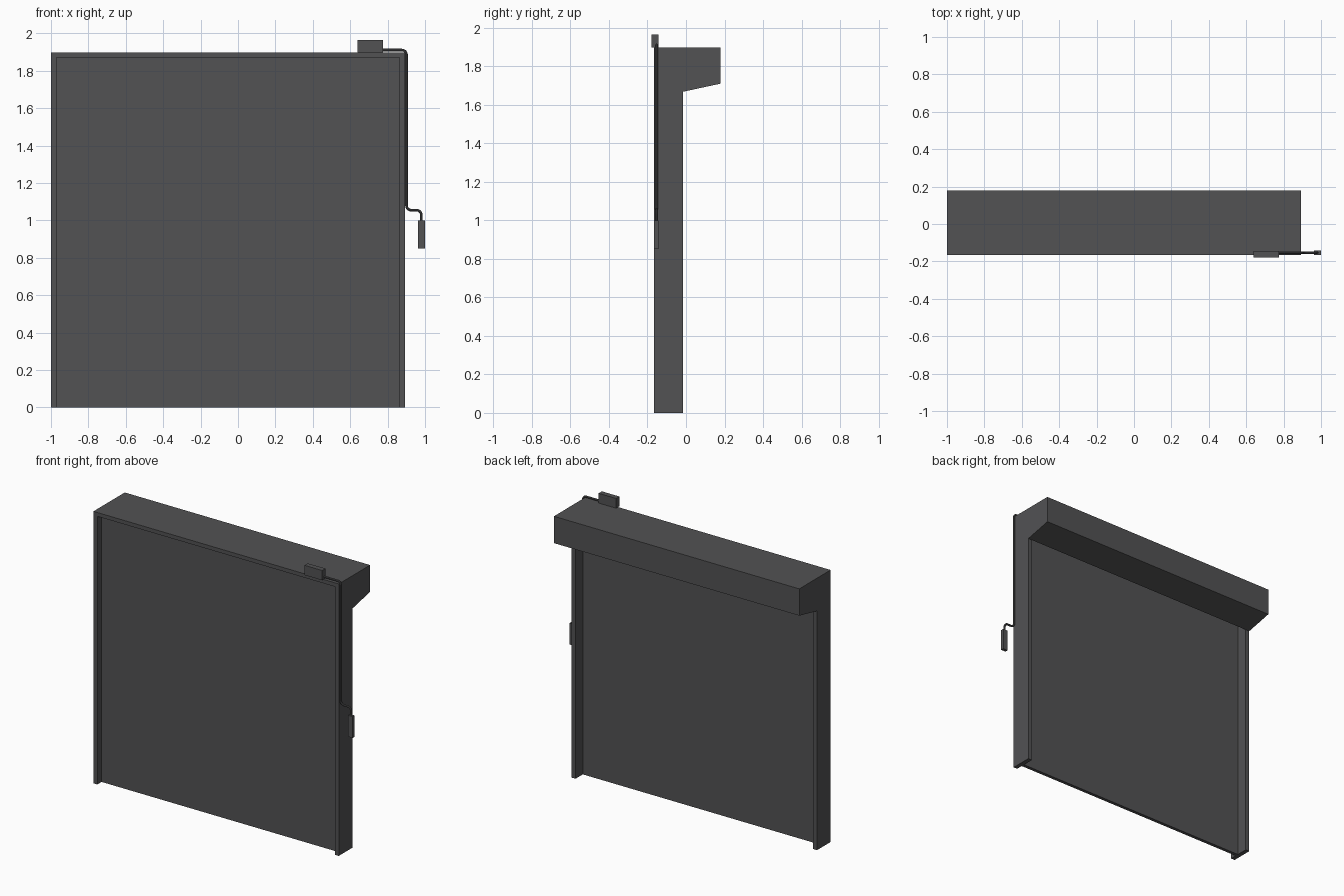
import bpy
import bmesh
import math
from mathutils import Vector

cube = bpy.data.objects.get("Cube")
if cube:
    bpy.data.objects.remove(cube, do_unlink=True)

COLOUR = (0.085, 0.085, 0.088, 1.0)
grey = bpy.data.materials.new("dark_grey")
grey.use_nodes = True
grey.diffuse_color = COLOUR
grey.node_tree.nodes["Principled BSDF"].inputs["Base Color"].default_value = COLOUR


def prism(name, profile, x0, x1):
    """Extrude a (y, z) outline along x."""
    bm = bmesh.new()
    face = bm.faces.new([bm.verts.new((x0, y, z)) for y, z in profile])
    result = bmesh.ops.extrude_face_region(bm, geom=[face])
    moved = [v for v in result["geom"] if isinstance(v, bmesh.types.BMVert)]
    bmesh.ops.translate(bm, verts=moved, vec=(x1 - x0, 0, 0))
    bmesh.ops.recalc_face_normals(bm, faces=bm.faces)
    mesh = bpy.data.meshes.new(name)
    bm.to_mesh(mesh)
    bm.free()
    mesh.materials.append(grey)
    obj = bpy.data.objects.new(name, mesh)
    bpy.context.collection.objects.link(obj)
    return obj


def box(name, x, y, z):
    return prism(name, [(y[0], z[0]), (y[1], z[0]), (y[1], z[1]), (y[0], z[1])], *x)


def rounded(points, radius, steps=6):
    """Replace the inner corners of a path with small arcs."""
    path = [Vector(points[0])]
    for a, b, c in zip(points, points[1:], points[2:]):
        a, b, c = Vector(a), Vector(b), Vector(c)
        u, v = (a - b).normalized(), (c - b).normalized()
        for i in range(steps + 1):
            t = math.pi / 2 * i / steps
            path.append(b + radius * (u * (1 - math.sin(t)) + v * (1 - math.cos(t))))
    path.append(Vector(points[-1]))
    return path


LEFT, RIGHT, TOP = -1.0, 0.893, 1.897
FRONT, JAMB_BACK, BACK = -0.165, -0.015, 0.18
RIM = 0.03

# Side jambs and lintel
for side, x in (("right", (LEFT, LEFT + RIM)), ("left", (RIGHT - RIM, RIGHT))):
    box(side + "_jamb", x, (FRONT, JAMB_BACK), (0, TOP))
box("lintel", (LEFT + RIM, RIGHT - RIM), (FRONT, JAMB_BACK), (TOP - 0.027, TOP))

# Recessed door panel
box("door_panel", (LEFT + RIM, RIGHT - RIM), (-0.118, -0.095), (0, TOP - 0.027))

# Roller housing with a sloping underside
prism("roller_housing",
      [(JAMB_BACK, 1.668), (BACK, 1.71), (BACK, TOP), (JAMB_BACK, TOP)], LEFT, RIGHT)

# Crank gearbox
box("crank_gearbox", (0.64, 0.775), (-0.18, -0.144), (TOP, 1.965))

# Bent crank rod
ROD_Y = -0.153
corners = [(0.77, 1.911), (0.901, 1.911), (0.901, 1.055), (0.98, 1.055), (0.98, 0.99)]
curve = bpy.data.curves.new("crank_rod", "CURVE")
curve.dimensions = "3D"
curve.bevel_depth = 0.007
curve.bevel_resolution = 2
curve.use_fill_caps = True
path = rounded([(x, ROD_Y, z) for x, z in corners[:2]]
               + [(x, ROD_Y, z) for x, z in corners[2:]], 0.025)
spline = curve.splines.new("POLY")
spline.points.add(len(path) - 1)
for point, co in zip(spline.points, path):
    point.co = (*co, 1)
curve.materials.append(grey)
rod = bpy.data.objects.new("crank_rod", curve)
bpy.context.collection.objects.link(rod)
bpy.ops.object.select_all(action="DESELECT")
rod.select_set(True)
bpy.context.view_layer.objects.active = rod
bpy.ops.object.convert(target="MESH")
bpy.ops.object.shade_smooth_by_angle()

# Crank handle
box("crank_handle", (0.963, 1.0), (-0.165, -0.143), (0.851, 1.0))
